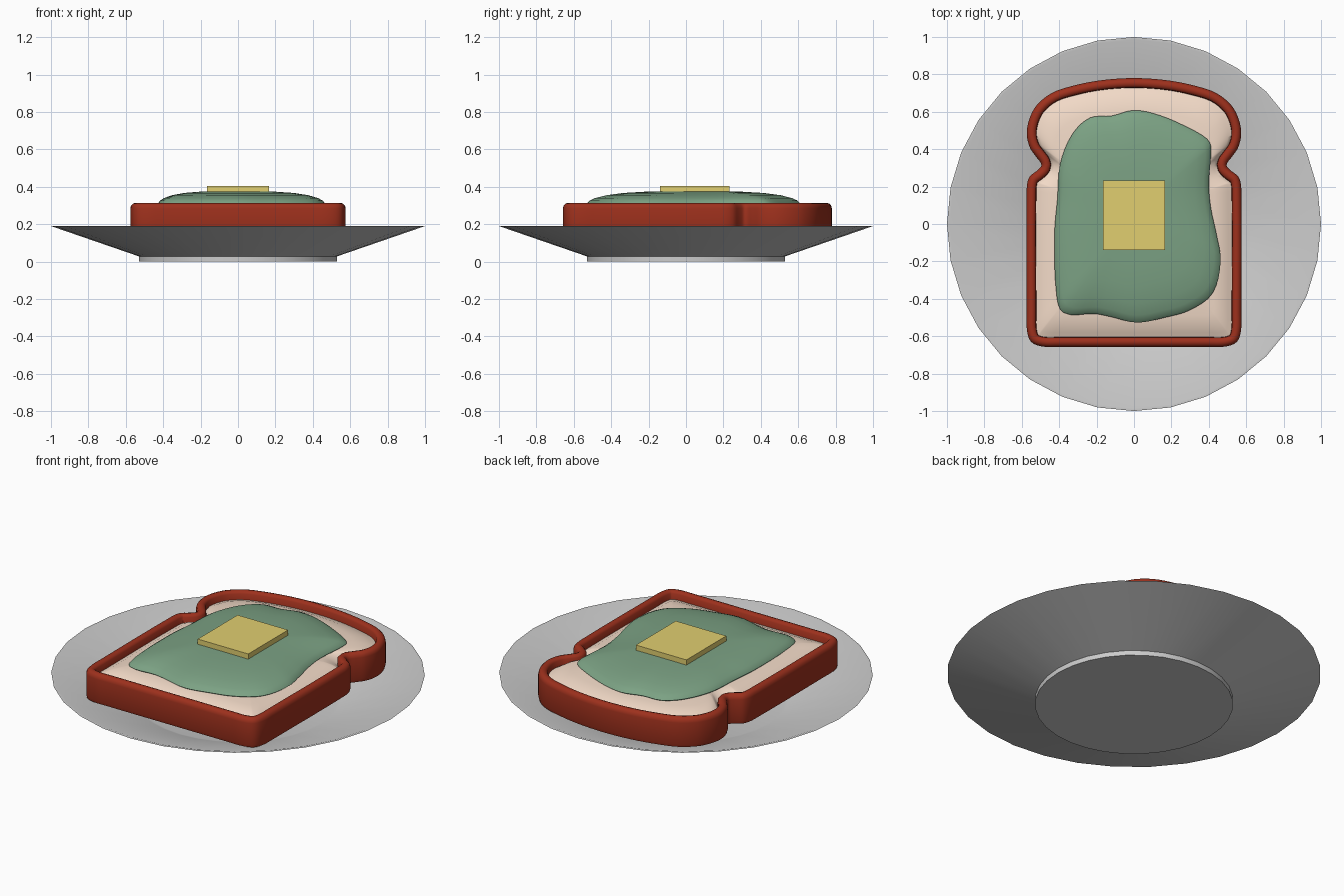
import bpy, bmesh, math
from mathutils import Vector

if "Cube" in bpy.data.objects:
    bpy.data.objects.remove(bpy.data.objects["Cube"])


def material(name, rgb):
    m = bpy.data.materials.new(name)
    m.diffuse_color = (*rgb, 1)
    m.use_nodes = True
    m.node_tree.nodes["Principled BSDF"].inputs["Base Color"].default_value = m.diffuse_color
    return m


def smooth_loop(pts, steps):
    """Closed Hermite curve through the points."""
    P = [Vector(p) for p in pts]
    n = len(P)
    T = [(P[(i + 1) % n] - P[i - 1]).normalized() for i in range(n)]
    out = []
    for i in range(n):
        a, b = P[i], P[(i + 1) % n]
        d = (b - a).length
        for k in range(steps):
            t = k / steps
            out.append(a * (2*t**3 - 3*t**2 + 1) + T[i] * d * (t**3 - 2*t**2 + t)
                       + b * (3*t**2 - 2*t**3) + T[(i + 1) % n] * d * (t**3 - t**2))
    return out


def inset(loop, d):
    """Move a counter-clockwise loop inward by d."""
    n = len(loop)
    out = []
    for i, p in enumerate(loop):
        t = (loop[(i + 1) % n] - loop[i - 1]).normalized()
        out.append(p + Vector((-t.y, t.x)) * d)
    return out


def scaled(loop, s, c=(0, 0)):
    c = Vector(c)
    return [c + (p - c) * s for p in loop]


def loft(name, rings, mat=None, angle=40):
    """Skin (loop, z) rings and cap both ends."""
    bm = bmesh.new()
    R = [[bm.verts.new((p.x, p.y, z)) for p in loop] for loop, z in rings]
    n = len(R[0])
    for a, b in zip(R, R[1:]):
        for i in range(n):
            j = (i + 1) % n
            bm.faces.new((a[i], a[j], b[j], b[i]))
    bm.faces.new(R[0][::-1])
    bm.faces.new(R[-1])
    bmesh.ops.recalc_face_normals(bm, faces=bm.faces)
    me = bpy.data.meshes.new(name)
    bm.to_mesh(me)
    bm.free()
    ob = bpy.data.objects.new(name, me)
    bpy.context.collection.objects.link(ob)
    if mat:
        me.materials.append(mat)
    if angle:
        bpy.ops.object.select_all(action='DESELECT')
        ob.select_set(True)
        bpy.context.view_layer.objects.active = ob
        bpy.ops.object.shade_smooth_by_angle(angle=math.radians(angle))
    return ob


# Plate: low foot, thin flared wall and flat well
circle = [Vector((math.sin(-k * math.tau / 32), math.cos(k * math.tau / 32)))
          for k in range(32)]
loft("plate", [(scaled(circle, r), z) for r, z in
               [(.53, 0), (.53, .028), (1, .19), (.985, .191), (.55, .042), (.53, .036)]],
     angle=30)

# Bread outline: right half mirrored to the left
half = [(0, -.657), (.40, -.657), (.49, -.655), (.55, -.63), (.572, -.57), (.574, -.48),
        (.574, .18), (.56, .25), (.515, .288), (.495, .315), (.52, .355), (.555, .405),
        (.573, .48), (.56, .56), (.52, .635), (.44, .70), (.33, .738), (.18, .768), (0, .78)]
outline = smooth_loop(half + [(-x, y) for x, y in half[-2:0:-1]], 4)

# Crust: rounded rim around a shallow recess
loft("crust", [(inset(outline, d), z) for d, z in
               [(.02, .135), (.005, .142), (0, .16), (0, .285), (.004, .300), (.014, .310),
                (.027, .314), (.041, .310), (.05, .300), (.053, .25)]],
     material("crust", (.34, .03, .012)))

# Crumb: gently domed bread face inside the crust
core = inset(outline, .051)
loft("crumb", [(scaled(core, s, (0, .05)), z) for s, z in
               [(1, .25), (1, .266), (.96, .277), (.91, .291), (.82, .302), (.6, .308), (.2, .31)]],
     material("crumb", (.9, .71, .58)), 60)

# Spread: uneven blob with thin edges
blob = [(.015, -.527), (.165, -.50), (.30, -.46), (.42, -.37), (.463, -.20), (.44, -.05),
        (.412, .08), (.40, .21), (.412, .41), (.39, .455), (.30, .51), (.14, .58), (0, .608),
        (-.12, .578), (-.235, .568), (-.33, .48), (-.395, .32), (-.41, .13), (-.425, -.05),
        (-.415, -.37), (-.375, -.475), (-.21, -.48), (-.13, -.495)]
edge = smooth_loop(blob, 4)
loft("spread", [(scaled(edge, s, (-.02, .04)), z) for s, z in
                [(.9, .30), (.98, .306), (1, .314), (.98, .326), (.93, .339), (.82, .355),
                 (.66, .367), (.45, .374), (.15, .376)]],
     material("spread", (.20, .36, .23)), 60)

# Butter pat
pat = [Vector(p) for p in [(-.165, -.14), (.165, -.14), (.165, .232), (-.165, .232)]]
loft("butter", [(pat, .368), (pat, .405)], material("butter", (.75, .62, .16)), 0)
